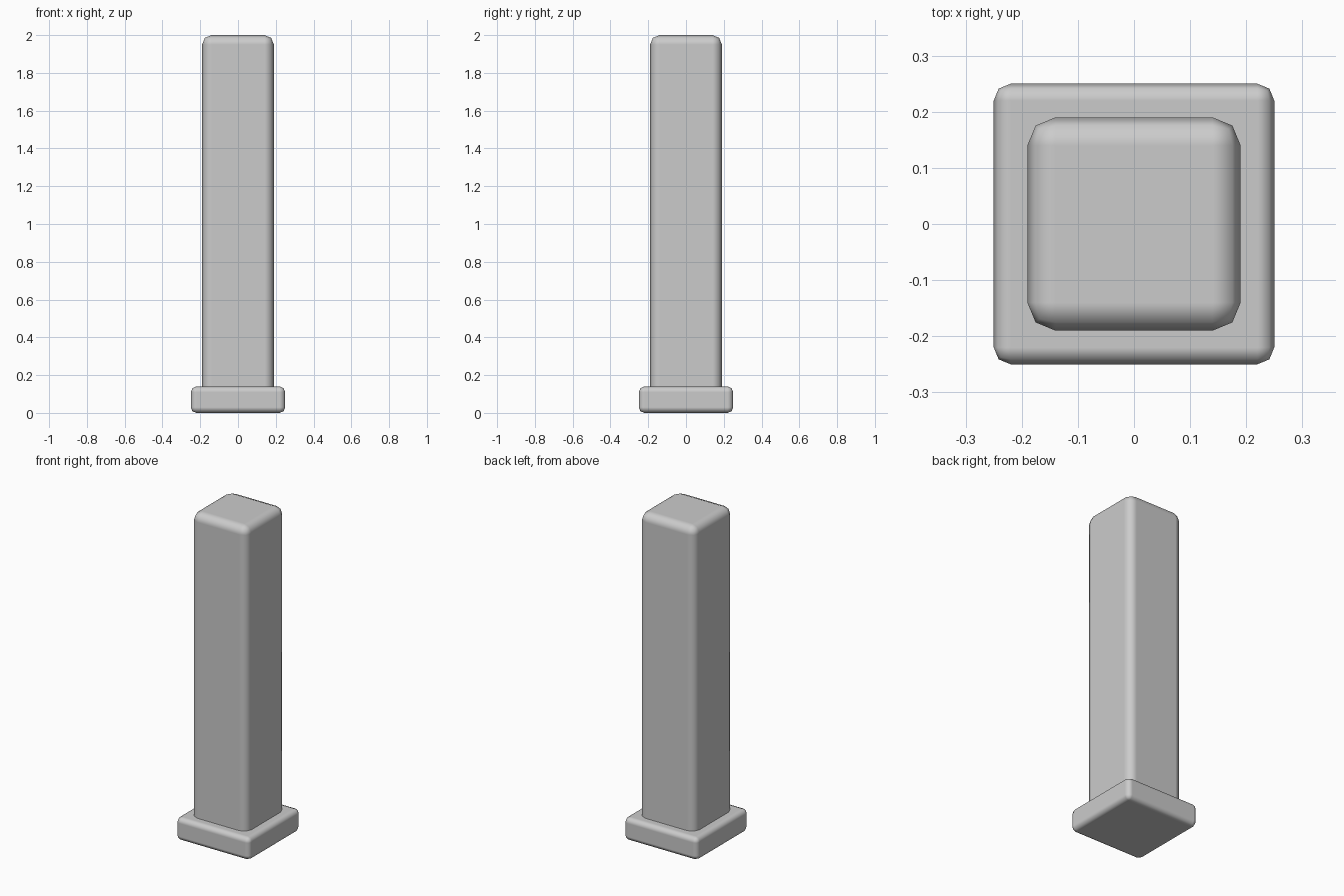
import bpy

if "Cube" in bpy.data.objects:
    bpy.data.objects.remove(bpy.data.objects["Cube"])


def rounded_block(name, width, z0, z1, radius):
    """Square block between two heights with two-segment rounded edges."""
    bpy.ops.mesh.primitive_cube_add(size=1, location=(0, 0, (z0 + z1) / 2))
    ob = bpy.context.object
    ob.name = name
    ob.scale = (width, width, z1 - z0)
    bpy.ops.object.transform_apply(location=False, rotation=False, scale=True)
    bevel = ob.modifiers.new("rounded_edges", 'BEVEL')
    bevel.width = radius
    bevel.segments = 2
    bevel.harden_normals = True
    bpy.ops.object.shade_smooth()
    return ob


# Square foot plate
rounded_block("base_plinth", 0.5, 0.0, 0.14, 0.03)

# Tall post, its lower end sunk into the plinth
rounded_block("pillar_post", 0.38, 0.07, 2.0, 0.05)
